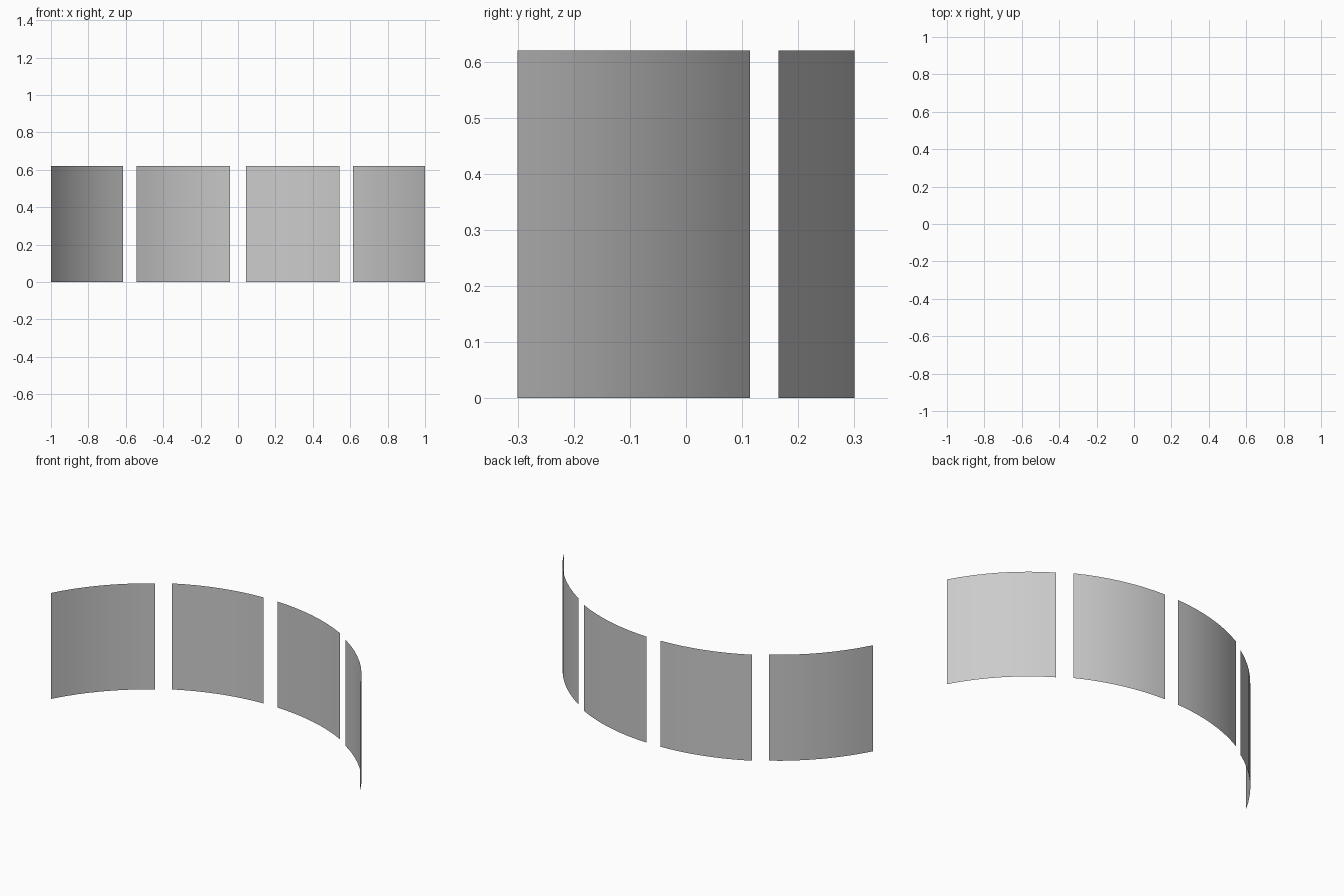
import bpy
import math
from mathutils import Vector

if "Cube" in bpy.data.objects:
    bpy.data.objects.remove(bpy.data.objects["Cube"])

HEIGHT = 0.62
RADIUS = 1.133
SEGMENTS = 8


def arc(start, end):
    """Points on a circular arc bulging to the back, from start to end."""
    a, b = Vector(start), Vector(end)
    chord = b - a
    half = chord.length / 2
    inward = Vector((chord.y, -chord.x)).normalized()
    centre = (a + b) / 2 + inward * math.sqrt(RADIUS ** 2 - half ** 2)
    a0 = math.atan2(a.y - centre.y, a.x - centre.x)
    a1 = math.atan2(b.y - centre.y, b.x - centre.x)
    angles = [a0 + (a1 - a0) * i / SEGMENTS for i in range(SEGMENTS + 1)]
    return [(centre.x + RADIUS * math.cos(t), centre.y + RADIUS * math.sin(t)) for t in angles]


def curved_panel(name, start, end, side):
    """Thin single-sheet panel standing on the ground along an arc."""
    points = [(side * x, y) for x, y in arc(start, end)]
    if side < 0:
        points.reverse()
    n = len(points)
    verts = [(x, y, z) for z in (0, HEIGHT) for x, y in points]
    faces = [(i, i + 1, n + i + 1, n + i) for i in range(n - 1)]
    mesh = bpy.data.meshes.new(name)
    mesh.from_pydata(verts, [], faces)
    mesh.shade_smooth()
    obj = bpy.data.objects.new(name, mesh)
    bpy.context.collection.objects.link(obj)


# Two inner and two outer panels, mirrored about the middle
for label, side in (("left", -1), ("right", 1)):
    curved_panel(f"inner_panel_{label}", (0.044, 0.30), (0.544, 0.165), side)
    curved_panel(f"outer_panel_{label}", (0.616, 0.114), (1.0, -0.30), side)
